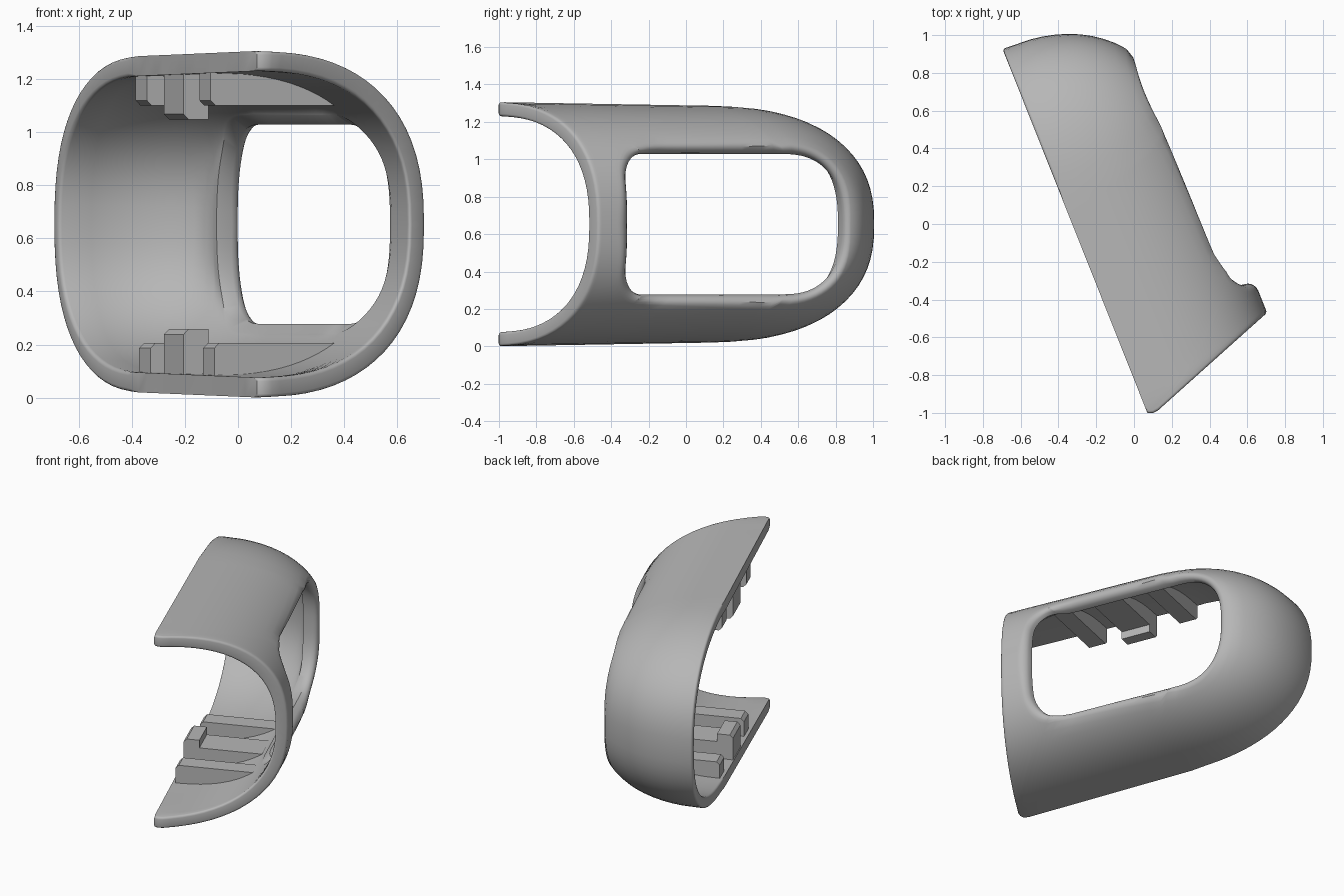
import bpy, bmesh, math

if "Cube" in bpy.data.objects:
    bpy.data.objects.remove(bpy.data.objects["Cube"], do_unlink=True)

grey = bpy.data.materials.new("satin grey")
grey.use_nodes = True
grey.diffuse_color = (0.47, 0.47, 0.47, 1)
grey.node_tree.nodes["Principled BSDF"].inputs["Base Color"].default_value = (0.47, 0.47, 0.47, 1)

# Local frame: u along the slanted body, v across it, z measured from mid height
TILT = math.radians(21.7)
MID = 0.653          # mid height
V0 = -0.304          # open side plane
WIDTH = 0.785
DOME = 0.25          # where the rounded end starts
DOME_LENGTH = 0.868
FRONT = -0.985       # front corner before rounding
P = 2.42             # roundness of the body section
WALL = 0.075


def world(u, v, z):
    c, s = math.cos(TILT), math.sin(TILT)
    return (c * v - s * u, s * v + c * u, z + MID)


def height(u, inset):
    return MID - 0.016 * (u - FRONT) - inset


def surface_v(u, z, inset):
    """Rounded body, flattened around the window and flaring at the front post."""
    a = abs(z) / height(u, inset)
    b = max(0, u - DOME) / (DOME_LENGTH - inset * 0.7)
    body = V0 + (WIDTH - inset) * max(0, 1 - a ** P - b ** P) ** (1 / P)
    flat = 0.335 - 0.015 * max(0, u) - inset * 1.3 + 3 * max(0, -0.28 - u) ** 2
    blend = max(0, 0.03 - abs(body - flat))
    return min(body, flat) - blend * blend / 0.12


def quarter(angle, p):
    c, s = max(0, math.cos(angle)), math.sin(angle)
    return c ** (2 / p), s ** (2 / p)


def rim_point(part, t, inset):
    """Upper half of the rim: front arc, straight side, domed end."""
    if part == "front":
        c, s = quarter(t * math.pi / 2, P)
        across = (WIDTH - inset) * c
        u = FRONT + 0.367 * across + 0.03 * max(0, 1 - across / 0.06) ** 2
        return u, height(u, inset) * s
    start = FRONT + 0.065
    if part == "side":
        u = start + (DOME - start) * t
        return u, height(u, inset)
    c, s = quarter((1 - t) * math.pi / 2, P)
    u = DOME + (DOME_LENGTH - inset * 0.7) * c
    return u, height(u, inset) * s


def window_point(part, t, inset):
    """Window edge, slightly larger on the inside than on the outside."""
    grow = inset / WALL
    top = 0.375 + 0.035 * grow
    front = -0.51 - 0.035 * grow
    if part == "front":
        if t < 0.4:
            return front, 0.22 * t / 0.4
        c, s = quarter((t - 0.4) / 0.6 * math.pi / 2, 2)
        return -0.385 + (front + 0.385) * c, 0.22 + (top - 0.22) * s
    if part == "side":
        return -0.385 + 0.835 * t, top
    c, s = quarter((1 - t) * math.pi / 2, 2.5)
    return 0.45 + 0.335 * c, top * s


# Stations around the loop, mirrored to the lower half
half = [("front", i / 18) for i in range(18)]
half += [("front", t) for t in (0.971, 0.988, 0.996, 1)]
half += [("side", i / 14) for i in range(14)]
half += [("back", i / 18) for i in range(19)]
stations = [(p, t, 1) for p, t in half] + [(p, t, -1) for p, t in half[-2:0:-1]]


def section_angle(u, z, inset):
    return math.asin(min(1, z / height(u, inset)) ** (P / 2))


def spoke(part, t, sign, inset):
    """Points from the window edge out to the rim on one skin of the shell."""
    wu, wz = window_point(part, t, inset)
    bu, bz = rim_point(part, t, inset)
    wa, ba = section_angle(wu, wz, inset), section_angle(bu, bz, inset)
    fillet = 0.065 - (0.03 * t if part == "back" else 0)
    near = fillet / math.hypot(bu - wu, bz - wz)
    steps = [near * k for k in (0, 0.1, 0.25, 0.5, 0.75)]
    for i in list(range(10)) + [11]:
        s = i / 11
        steps.append(near + (1 - near) * (1 - (1 - s) ** 2.2 if part == "back" else s))
    points = []
    for q in steps:
        u, z = wu + (bu - wu) * q, wz + (bz - wz) * q
        if part != "back":      # follow the curve of the section
            z = height(u, inset) * math.sin(wa + (ba - wa) * q) ** (2 / P)
        v = surface_v(u, z, inset)
        if q == steps[-1] and (part != "front" or t == 1):
            v = V0
        if inset == 0:          # rounded lip around the window
            gap = max(0, fillet - math.hypot(u - wu, z - wz))
            v -= fillet - math.sqrt(max(0, fillet ** 2 - gap ** 2))
        points.append(world(u, v, z * sign))
    return points


def make_object(name, bm):
    bmesh.ops.recalc_face_normals(bm, faces=bm.faces)
    mesh = bpy.data.meshes.new(name)
    bm.to_mesh(mesh)
    bm.free()
    mesh.materials.append(grey)
    ob = bpy.data.objects.new(name, mesh)
    bpy.context.collection.objects.link(ob)
    return ob


# Shell: outer and inner skins joined at the rim and at the window
bm = bmesh.new()
rings = []
for part, t, sign in stations:
    outer = spoke(part, t, sign, 0)
    inner = spoke(part, t, sign, WALL)
    rings.append([bm.verts.new(p) for p in outer + inner[::-1]])
count, row = len(rings), len(rings[0])
for i in range(count):
    a, b = rings[i], rings[(i + 1) % count]
    for j in range(row):
        k = (j + 1) % row
        bm.faces.new((a[j], a[k], b[k], b[j]))
rim_edges = []
for i in range(count):
    for j in (row // 2 - 1, row // 2):
        rim_edges.append(bm.edges.get((rings[i][j], rings[(i + 1) % count][j])))
bmesh.ops.bevel(bm, geom=rim_edges, offset=0.014, segments=3, profile=0.5,
                affect='EDGES', clamp_overlap=True)
shell = make_object("shell", bm)
bpy.context.view_layer.objects.active = shell
shell.select_set(True)
bpy.ops.object.shade_smooth_by_angle(angle=math.radians(40))
shell.select_set(False)


def make_rib(name, u0, u1, v_start, v_end, level, sign):
    """Bar across the inside whose back follows the middle of the wall."""
    inset = WALL * 0.6
    h, w = height((u0 + u1) / 2, inset), WIDTH - inset
    reach = V0 + w * (1 - (level / h) ** P) ** (1 / P)
    end = min(v_end, reach)
    profile = [(v_start, level + 0.02), (v_start + 0.02, level), (end, level)]
    for i in range(13):
        v = end + (v_start - end) * i / 12
        z = h * max(0, 1 - ((v - V0) / w) ** P) ** (1 / P)
        if z > level + 0.001:
            profile.append((v, z))
    bm = bmesh.new()
    face = bm.faces.new([bm.verts.new(world(u0, v, z * sign)) for v, z in profile])
    moved = bmesh.ops.extrude_face_region(bm, geom=[face])["geom"]
    start, stop = world(u0, 0, 0), world(u1, 0, 0)
    bmesh.ops.translate(bm, vec=[q - p for p, q in zip(start, stop)],
                        verts=[g for g in moved if isinstance(g, bmesh.types.BMVert)])
    make_object(name, bm)


# Ribs and catch blocks on the upper and lower walls
for side, sign, edge in (("upper", 1, -0.298), ("lower", -1, -0.283)):
    make_rib(side + "_back_rib", 0.18, 0.295, edge, 1, 0.447, sign)
    make_rib(side + "_middle_rib", -0.195, 0.005, edge, 1, 0.447, sign)
    make_rib(side + "_front_rib", -0.47, -0.355, edge, 1, 0.447, sign)
    make_rib(side + "_catch_block", -0.195, 0.005, -0.298, -0.198, 0.395, sign)
